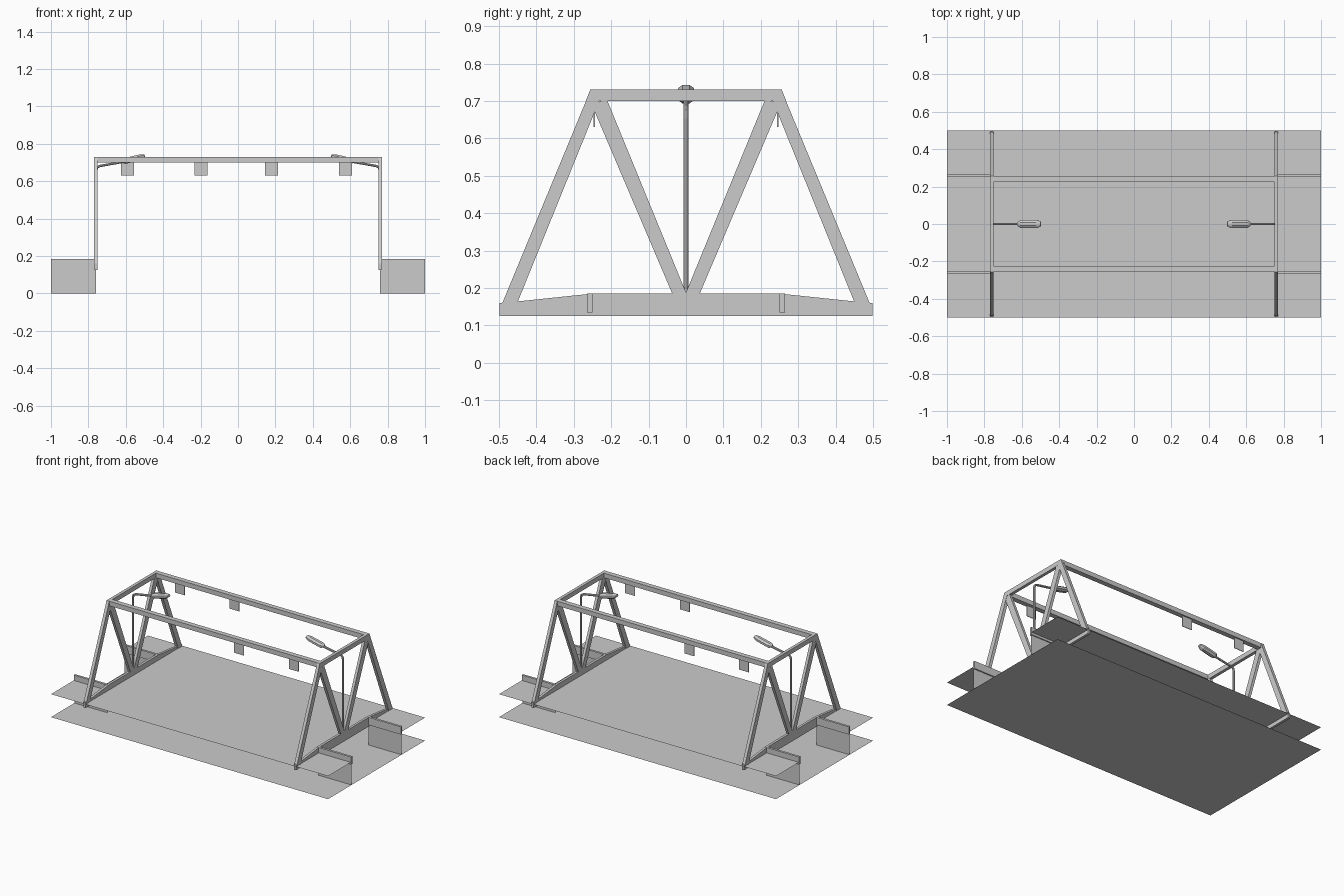
import bpy, bmesh
from math import sin, cos, pi, radians

if "Cube" in bpy.data.objects:
    bpy.data.objects.remove(bpy.data.objects["Cube"])


def finish(name, bm, mirror=(False, False)):
    me = bpy.data.meshes.new(name)
    bm.to_mesh(me)
    bm.free()
    ob = bpy.data.objects.new(name, me)
    bpy.context.collection.objects.link(ob)
    if any(mirror):
        m = ob.modifiers.new("mirror", 'MIRROR')
        m.use_axis = (mirror[0], mirror[1], False)
        m.use_mirror_merge = False
    return ob


def box(name, x0, x1, y0, y1, z0, z1, mirror=(False, False)):
    bm = bmesh.new()
    bmesh.ops.create_cube(bm, size=1)
    for v in bm.verts:
        v.co = ((x0 + x1) / 2 + v.co.x * (x1 - x0),
                (y0 + y1) / 2 + v.co.y * (y1 - y0),
                (z0 + z1) / 2 + v.co.z * (z1 - z0))
    return finish(name, bm, mirror)


def sheet(name, corners, mirror=(False, False)):
    bm = bmesh.new()
    bm.faces.new([bm.verts.new(c) for c in corners])
    return finish(name, bm, mirror)


def flat(name, x0, x1, y0, y1, z, mirror=(False, False)):
    return sheet(name, [(x0, y0, z), (x1, y0, z), (x1, y1, z), (x0, y1, z)], mirror)


def side_member(name, pts, mirror, x0=0.75, x1=0.77):
    # y-z outline given thickness along x
    bm = bmesh.new()
    f = bm.faces.new([bm.verts.new((x0, y, z)) for y, z in pts])
    r = bmesh.ops.extrude_face_region(bm, geom=[f])
    for v in r["geom"]:
        if isinstance(v, bmesh.types.BMVert):
            v.co.x = x1
    bmesh.ops.recalc_face_normals(bm, faces=bm.faces)
    return finish(name, bm, mirror)


def loft(name, rings, sides=8):
    # rings: x, z, direction angle in x-z plane, half width, half height
    bm = bmesh.new()
    loops = []
    for x, z, a, w, h in rings:
        a = radians(a)
        loop = []
        for i in range(sides):
            t = 2 * pi * (i + 0.5) / sides
            loop.append(bm.verts.new((x + sin(a) * h * sin(t), w * cos(t),
                                      z + cos(a) * h * sin(t))))
        loops.append(loop)
    for A, B in zip(loops, loops[1:]):
        for i in range(sides):
            j = (i + 1) % sides
            bm.faces.new((A[i], A[j], B[j], B[i]))
    bm.faces.new(loops[0])
    bm.faces.new(loops[-1])
    bmesh.ops.recalc_face_normals(bm, faces=bm.faces)
    return finish(name, bm, (True, False))


X, XY = (True, False), (True, True)

# channel floor, banks and deck
flat("channel_floor", -1, 1, -0.5, 0.5, 0)
flat("bridge_deck", -0.76, 0.76, -0.5, 0.5, 0.15)
flat("bank", 0.76, 1, 0.26, 0.5, 0.15, XY)

# channel walls with curbs
sheet("channel_wall", [(0.76, 0.258, 0), (1, 0.258, 0),
                       (1, 0.258, 0.14), (0.76, 0.258, 0.14)], XY)
box("wall_curb", 0.76, 1, 0.25, 0.265, 0.135, 0.185, XY)

# side trusses
side_member("bottom_chord", [(-.498, .125), (.498, .125), (.498, .16), (.46, .163),
                             (.25, .185), (-.25, .185), (-.46, .163), (-.498, .16)],
            X, 0.752, 0.768)
side_member("outer_leg", [(.495, .15), (.455, .15), (.23, .705), (.255, .73)], XY)
side_member("inner_diagonal", [(.036, .183), (-.002, .183), (.212, .705), (.252, .69)],
            XY, 0.751, 0.769)
side_member("top_chord", [(-.268, .70), (.268, .70), (.256, .73), (-.256, .73)], X)

# cross beams linking the trusses
box("cross_beam", -0.752, 0.752, 0.224, 0.256, 0.70, 0.73, (False, True))

# hanging signs
for y, xs in ((-0.245, (0.18, 0.575)), (0.245, (-0.59, -0.197))):
    for x in xs:
        box("hanging_sign", x - 0.035, x + 0.035, y - 0.002, y + 0.002, 0.63, 0.702)

# street lamps
r = 0.007
loft("lamp_pole", [(0.758, 0.15, 90, r, r), (0.758, 0.655, 90, r, r),
                   (0.754, 0.672, 55, r, r), (0.74, 0.681, 20, r, r),
                   (0.60, 0.706, 10, r, r)])
loft("lamp_head", [(0.622, 0.705, 14, 0.012, 0.008), (0.605, 0.708, 14, 0.023, 0.017),
                   (0.52, 0.728, 14, 0.023, 0.017), (0.498, 0.736, 14, 0.014, 0.008)])
